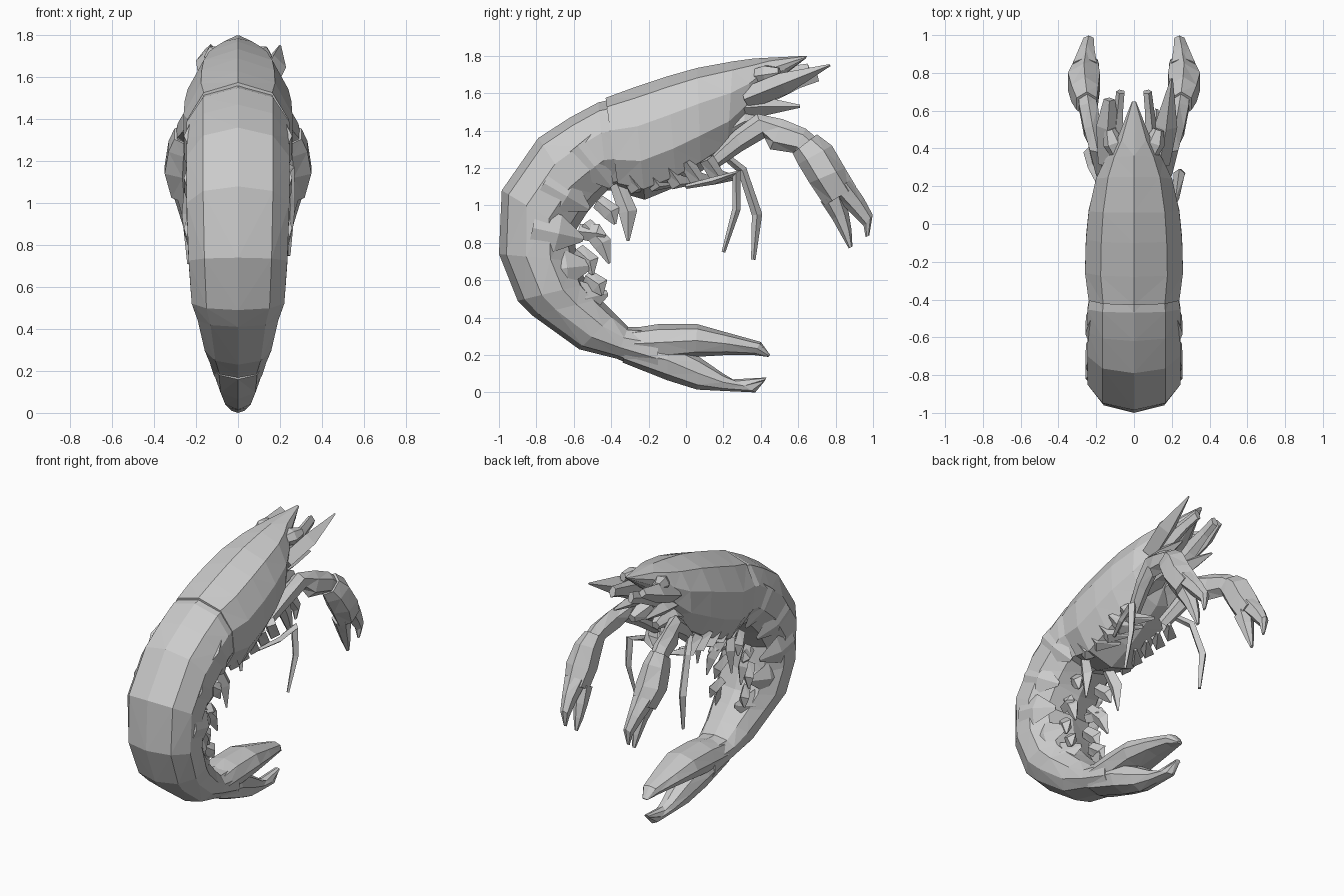
import bpy, bmesh, math
from mathutils import Vector


def skin(name, rings, mirror=False):
    """Bridge a row of vertex rings into a closed, flat-faced skin."""
    bm = bmesh.new()
    rows = [[bm.verts.new(p) for p in r] for r in rings]
    n = len(rows[0])
    for a, b in zip(rows, rows[1:]):
        for i in range(n):
            j = (i + 1) % n
            bm.faces.new((a[i], a[j], b[j], b[i]))
    bm.faces.new(rows[0])
    bm.faces.new(rows[-1][::-1])
    bmesh.ops.triangulate(bm, faces=[f for f in bm.faces if len(f.verts) == 4])
    bmesh.ops.recalc_face_normals(bm, faces=bm.faces)
    me = bpy.data.meshes.new(name)
    bm.to_mesh(me)
    bm.free()
    ob = bpy.data.objects.new(name, me)
    bpy.context.collection.objects.link(ob)
    if mirror:
        ob.modifiers.new("Mirror", 'MIRROR')
    return ob


def shell(name, stations, n=10, mirror=False, power=0.8):
    """Station: centre x, outer y/z, inner y/z, half width."""
    rings = []
    for x, yo, zo, yi, zi, w in stations:
        o, i = Vector((x, yo, zo)), Vector((x, yi, zi))
        ring = []
        for k in range(n):
            a = 2 * math.pi * k / n
            s, c = math.sin(a), math.cos(a)
            p = (o + i) / 2 + (o - i) / 2 * c
            p.x += w * math.copysign(abs(s) ** power, s)
            ring.append(p)
        rings.append(ring)
    return skin(name, rings, mirror)


def limb(name, pts, n=4, mirror=False, flat=1.0):
    """Tapered tube through points (x, y, z, radius)."""
    c = [Vector(p[:3]) for p in pts]
    rings = []
    for k, p in enumerate(pts):
        t = (c[min(k + 1, len(c) - 1)] - c[max(k - 1, 0)]).normalized()
        u = (Vector((1, 0, 0)) - t * t.x).normalized()
        v = t.cross(u)
        rings.append([c[k] + p[3] * (u * math.cos(a) * flat + v * math.sin(a))
                      for a in (2 * math.pi * i / n for i in range(n))])
    return skin(name, rings, mirror)


# Carapace with pointed beak
shell("carapace", [
    (0, -.43, 1.575, -.36, 1.07, .25), (0, -.28, 1.63, -.22, 1.03, .27),
    (0, -.10, 1.69, -.05, 1.10, .265), (0, .06, 1.735, .08, 1.18, .25),
    (0, .25, 1.77, .22, 1.28, .21), (0, .36, 1.785, .30, 1.40, .16),
    (0, .45, 1.79, .40, 1.60, .10), (0, .65, 1.80, .64, 1.785, .012)])

# Curled abdomen
shell("abdomen", [
    (0, -.30, 1.59, -.30, 1.08, .23), (0, -.47, 1.55, -.42, 1.08, .255),
    (0, -.62, 1.47, -.48, 1.02, .255), (0, -.79, 1.36, -.53, .96, .255),
    (0, -.985, 1.08, -.60, .85, .255), (0, -1.0, .74, -.58, .70, .245),
    (0, -.90, .49, -.53, .58, .23), (0, -.82, .41, -.46, .50, .20),
    (0, -.57, .23, -.38, .42, .165), (0, -.37, .18, -.31, .35, .14),
    (0, -.15, .09, -.15, .35, .12)])

# Forked tail
shell("upper_tail_fan", [
    (0, -.31, .34, -.25, .18, .13), (0, -.15, .365, -.12, .17, .13),
    (0, .06, .365, .05, .19, .13), (0, .22, .32, .22, .20, .10),
    (0, .40, .27, .36, .20, .06), (0, .45, .20, .44, .19, .02)], 8)
shell("lower_tail_fan", [
    (0, -.30, .30, -.34, .16, .12), (0, -.10, .28, -.10, .065, .11),
    (0, .07, .19, .06, .015, .08), (0, .20, .10, .20, .008, .055),
    (0, .25, .07, .37, 0, .04), (0, .43, .08, .42, .06, .02)], 8)

# Side plates along the abdomen
plates = [((-.58, 1.32), (-.40, 1.10)), ((-.76, 1.12), (-.52, .98)),
          ((-.82, .88), (-.55, .82)), ((-.78, .65), (-.50, .68)),
          ((-.66, .47), (-.42, .53))]
for k, (a, b) in enumerate(plates):
    x = .225 - .05 * max(0, k - 2)
    limb(f"side_plate_{k+1}", [(x, *a, .11), (x, (a[0] + b[0]) / 2, (a[1] + b[1]) / 2, .10),
                               (x - .05, *b, .015)], 4, True, .3)

# Swimmerets under the abdomen
for k, (a, b) in enumerate([((-.37, 1.12), (-.31, .81)), ((-.47, 1.02), (-.38, .90)),
                            ((-.54, .90), (-.41, .69)), ((-.57, .86), (-.43, .84)),
                            ((-.58, .76), (-.50, .63)), ((-.53, .62), (-.45, .52))]):
    m = ((a[0] + b[0]) / 2 + .03, (a[1] + b[1]) / 2)
    limb(f"swimmeret_{k+1}", [(.09, *a, .04), (.12, *m, .05), (.13, *b, .008)], 4, True, .7)

# Claw arms
shell("claw_arm", [
    (.12, .13, 1.27, .17, 1.20, .04), (.16, .26, 1.40, .30, 1.29, .05),
    (.19, .38, 1.49, .42, 1.36, .05), (.22, .52, 1.46, .45, 1.30, .05),
    (.24, .64, 1.41, .58, 1.28, .055), (.25, .70, 1.36, .60, 1.26, .05)], 6, True)
shell("claw_palm", [
    (.25, .70, 1.38, .57, 1.28, .06), (.26, .78, 1.32, .60, 1.22, .08),
    (.265, .85, 1.20, .66, 1.12, .095), (.255, .91, 1.10, .74, 1.00, .07)], 6, True)
shell("outer_finger", [
    (.26, .88, 1.14, .78, 1.06, .07), (.25, .95, 1.04, .88, .96, .045),
    (.24, .998, .95, .95, .89, .03), (.24, .98, .84, .96, .83, .008)], 6, True)
shell("inner_finger", [
    (.24, .84, 1.08, .72, 1.02, .06), (.225, .87, .96, .78, .93, .045),
    (.22, .885, .87, .83, .84, .03), (.22, .89, .78, .87, .77, .01)], 6, True)

# Long walking legs, one per side
limb("right_walking_leg", [(.16, .00, 1.10, .012), (.22, .14, 1.13, .02), (.24, .27, 1.17, .03),
                           (.25, .27, .98, .022), (.24, .20, .75, .01)], 4)
limb("left_walking_leg", [(-.17, .20, 1.27, .02), (-.22, .30, 1.19, .025), (-.24, .38, .95, .028),
                          (-.23, .36, .71, .012)], 4)

# Folded small legs under the chest
for k in range(5):
    y, z = -.30 + .11 * k, 1.10 + .012 * k
    limb(f"folded_leg_{k+1}", [(.17, y - .03, z + .10, .04), (.15, y + .03, z, .045),
                               (.06, y + .13, z + .0, .012)], 4, True)

# Mouth parts, eyes and feeler bases
limb("mouth_part", [(.07, .18, 1.38, .09), (.08, .32, 1.45, .08), (.09, .46, 1.42, .03)], 5, True)
limb("eye", [(.08, .36, 1.69, .04), (.11, .43, 1.70, .055), (.13, .50, 1.71, .03)], 6, True)
limb("lower_feeler", [(.10, .28, 1.52, .06), (.11, .42, 1.53, .05), (.12, .61, 1.53, .008)], 4, True)
limb("feeler_base", [(.08, .30, 1.56, .09), (.09, .45, 1.62, .07), (.08, .60, 1.67, .045),
                     (.07, .70, 1.70, .04)], 5, True, .6)
limb("right_feeler_scale", [(.13, .32, 1.57, .06), (.17, .52, 1.65, .06), (.20, .77, 1.75, .006)], 4)
limb("left_feeler_scale", [(-.13, .32, 1.60, .06), (-.14, .52, 1.68, .06), (-.13, .66, 1.73, .03)], 4)
